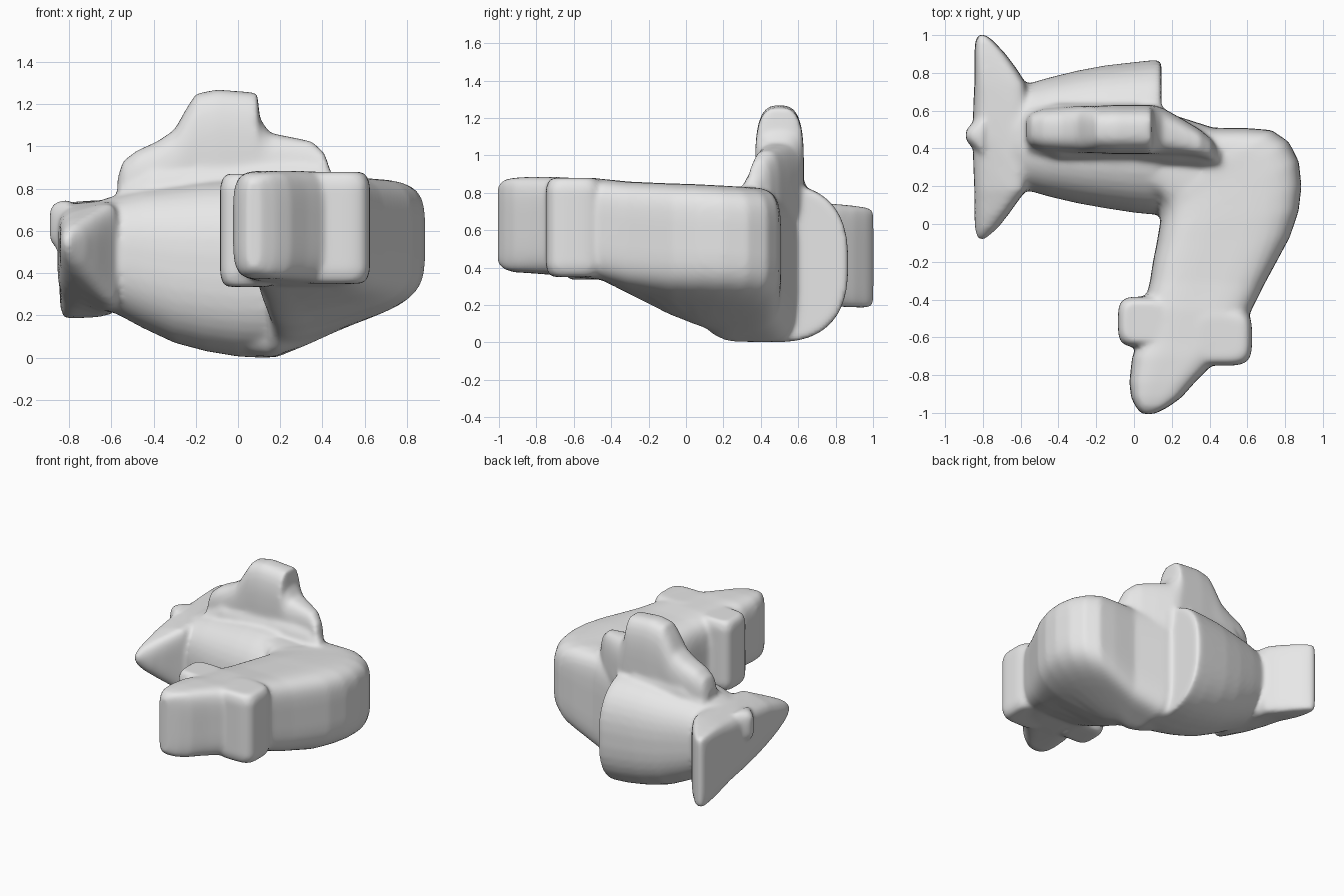
import bpy, bmesh, math
from mathutils import Vector

bm = bmesh.new()


def skin(rings):
    """Close a stack of equal-length rings into a solid."""
    vs = [[bm.verts.new(p) for p in r] for r in rings]
    n = len(vs[0])
    faces = []
    for a, b in zip(vs, vs[1:]):
        for i in range(n):
            j = (i + 1) % n
            faces.append(bm.faces.new((a[i], a[j], b[j], b[i])))
    faces.append(bm.faces.new(vs[0][::-1]))
    faces.append(bm.faces.new(vs[-1]))
    bmesh.ops.recalc_face_normals(bm, faces=faces)


def section(a, b, zb_a, zb_b, zt, n, zt_b=None, count=40):
    """Upright rounded section between two plan points, bottom and top may slope."""
    a, b = Vector(a), Vector(b)
    zt_b = zt if zt_b is None else zt_b
    ring = []
    for i in range(count):
        t = 2 * math.pi * (i + 0.5) / count
        c, s = math.cos(t), math.sin(t)
        u = 0.5 + 0.5 * math.copysign(abs(c) ** (2 / n), c)
        v = 0.5 + 0.5 * math.copysign(abs(s) ** (2 / n), s)
        p = a.lerp(b, u)
        zb = zb_a + (zb_b - zb_a) * u
        top = zt + (zt_b - zt) * u
        ring.append((p.x, p.y, zb + (top - zb) * v))
    return ring


def block(x0, x1, y0, y1, z0, z1, r=0.06):
    """Upright rounded lobe with softened rims."""
    c, h = ((x0 + x1) / 2, (y0 + y1) / 2), ((x1 - x0) / 2, (y1 - y0) / 2)
    rings = []
    for z, k in ((z0, .78), (z0 + r * .3, .91), (z0 + r, 1), (z1 - r, 1),
                 (z1 - r * .3, .91), (z1, .78)):
        ring = []
        for i in range(32):
            t = 2 * math.pi * (i + .5) / 32
            p = [c[j] + k * h[j] * math.copysign(abs(f) ** 0.5, f)
                 for j, f in enumerate((math.cos(t), math.sin(t)))]
            ring.append((*p, z))
        rings.append(ring)
    skin(rings)


# rear trunk, growing from the tail to a blunt end
trunk = [(-.64, .22, .70, .23, .75), (-.57, .18, .74, .205, .77), (-.45, .145, .775, .14, .80),
         (-.3, .11, .812, .07, .82), (-.15, .083, .84, .03, .84), (0, .06, .857, .005, .85),
         (.10, .05, .868, 0, .85), (.145, .05, .868, 0, .84)]
skin([section((x, y0), (x, y1), zb, zb, zt, 2.6) for x, y0, y1, zb, zt in trunk])

# bent front trunk with the snout: inner point, outer point, bottoms, top
arm = [((.05, .16), (.05, .62), .02, .0, .825), ((.14, .12), (.2, .58), .0, .0, .825),
       ((.14, .095), (.42, .51), .0, .09, .825), ((.14, .08), (.6, .508), .005, .17, .825),
       ((.14, .065), (.73, .497), .015, .22, .83), ((.14, .045), (.82, .435), .025, .25, .832),
       ((.14, .025), (.873, .33), .035, .27, .837), ((.137, 0), (.887, .2), .05, .28, .842),
       ((.13, -.04), (.872, .07), .075, .285, .847), ((.12, -.10), (.825, -.07), .11, .285, .85),
       ((.10, -.2), (.755, -.2), .175, .295, .855), ((.085, -.3), (.69, -.32), .24, .305, .86),
       ((.05, -.45), (.62, -.46), .335, .335, .875), ((.03, -.62), (.56, -.62), .35, .35, .88),
       ((-.01, -.70), (.45, -.71), .36, .36, .885), ((-.025, -.84), (.33, -.83), .37, .37, .885),
       ((-.015, -.92), (.25, -.92), .375, .375, .88), ((.01, -.97), (.18, -.97), .39, .39, .87),
       ((.04, -1.005), (.11, -1.005), .42, .42, .84)]
skin([section(*s, 4.5) for s in arm])

# side lobes on the head
block(-.085, .18, -.65, -.385, .335, .87)
block(.30, .625, -.75, -.45, .35, .88)

# back ridge with its tall hump: x, centre y, half width, top
ridge = [(-.57, .5, .06, .85), (-.545, .5, .09, .93), (-.48, .5, .11, .98), (-.38, .5, .12, 1.025),
         (-.3, .5, .125, 1.08), (-.25, .5, .125, 1.17), (-.2, .5, .125, 1.25), (-.1, .5, .13, 1.27),
         (.09, .5, .13, 1.255), (.105, .5, .13, 1.13), (.15, .49, .125, 1.065),
         (.25, .46, .10, 1.045), (.35, .425, .075, 1.025), (.41, .39, .06, .97), (.44, .36, .05, .88)]
skin([section((x, y - w), (x, y + w), .6, .6, t, 3) for x, y, w, t in ridge])
# ridge foot that flares into the trunk
skin([section((x, y - w), (x, y + w), .6, .6, t, 2.4) for x, y, w, t in
      ((-.56, .49, .12, .82), (-.4, .49, .15, .92), (0, .49, .16, .94), (.2, .45, .14, .94),
       (.36, .39, .09, .92), (.46, .35, .06, .86))])

# tail: one lobe drawn to a point, the other a broad upright blade
# y, end x, trunk-side x, bottom and top at the end, bottom and top at the trunk, squareness
tail = [(-.085, -.82, -.795, .53, .57, .53, .57, 2), (-.06, -.835, -.765, .49, .60, .49, .60, 2),
        (-.02, -.842, -.72, .455, .625, .43, .635, 2.3), (.05, -.845, -.665, .42, .645, .35, .68, 3),
        (.12, -.845, -.615, .395, .66, .28, .715, 4), (.18, -.845, -.57, .375, .675, .225, .745, 5),
        (.3, -.85, -.55, .335, .695, .20, .755, 5), (.46, -.855, -.55, .295, .72, .195, .755, 5),
        (.64, -.85, -.55, .25, .73, .195, .755, 5), (.74, -.845, -.57, .22, .735, .19, .75, 6),
        (.82, -.845, -.62, .20, .735, .185, .74, 6), (.9, -.845, -.68, .19, .73, .185, .73, 6),
        (.97, -.84, -.745, .185, .72, .185, .72, 6), (1.004, -.825, -.79, .20, .71, .20, .71, 5)]
skin([section((x0, y), (x1, y), a0, b0, a1, n, b1) for y, x0, x1, a0, a1, b0, b1, n in tail])
# small pointed nub at the very end
skin([section((x, .47 - w), (x, .47 + w), .63 - h, .63 - h, .63 + h, 2.5)
      for x, w, h in ((-.80, .13, .12), (-.85, .07, .11), (-.875, .045, .10), (-.892, .02, .07))])

# one continuous skin
me = bpy.data.meshes.new("bent_body")
bm.to_mesh(me)
bm.free()
body = bpy.data.objects.new("bent_body", me)
bpy.context.collection.objects.link(body)
rm = body.modifiers.new("single_skin", 'REMESH')
rm.mode = 'VOXEL'
rm.voxel_size = 0.015
rm.use_smooth_shade = True
sm = body.modifiers.new("soften", 'SMOOTH')
sm.factor = 0.5
sm.iterations = 10

grey = bpy.data.materials.new("plain grey")
grey.diffuse_color = (0.8, 0.8, 0.8, 1)
me.materials.append(grey)
for p in me.polygons:
    p.use_smooth = True
